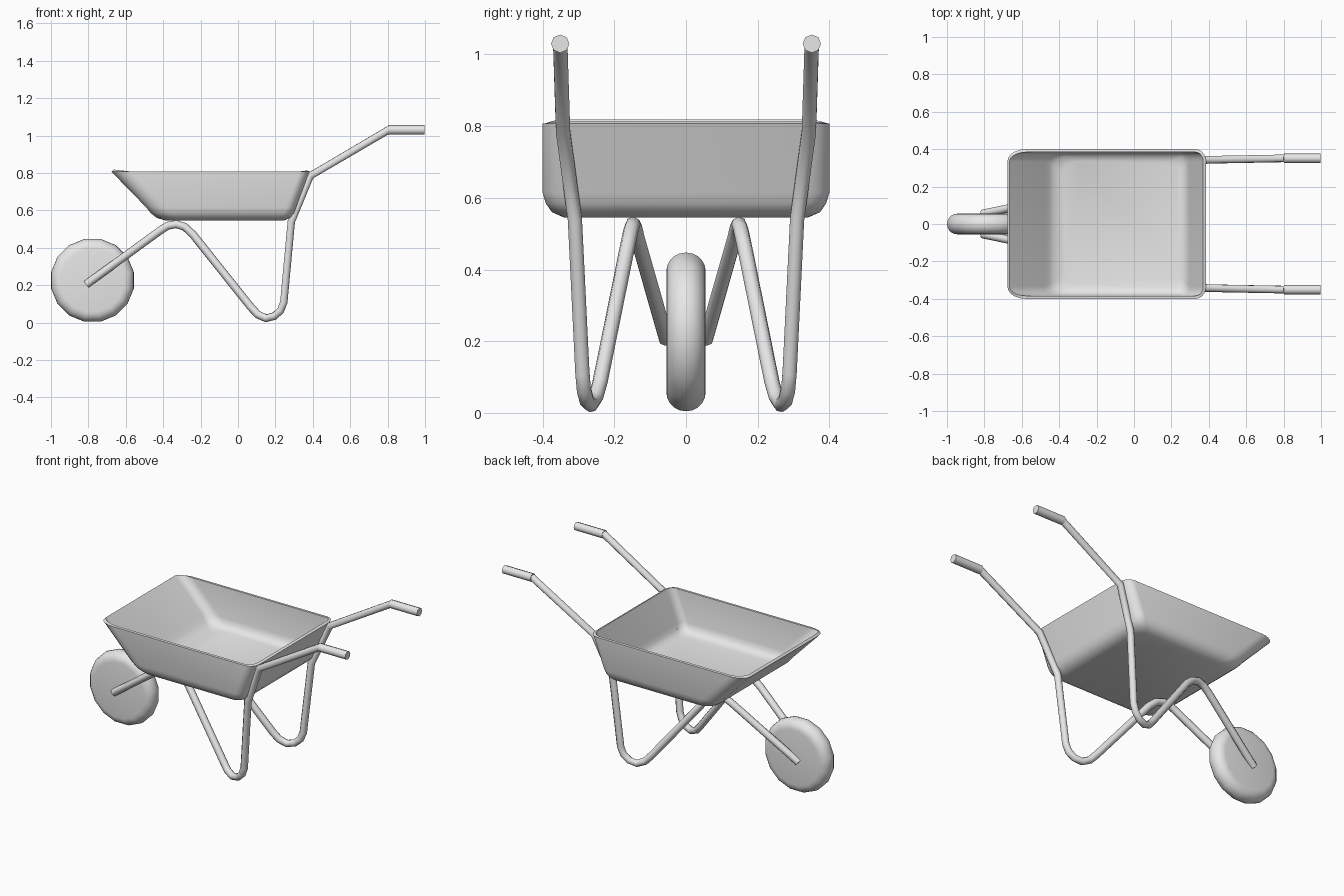
import bpy
import bmesh
from math import sin, cos, pi, radians

cube = bpy.data.objects.get("Cube")
if cube:
    bpy.data.objects.remove(cube, do_unlink=True)

# Single painted-metal colour
GREY = (0.8, 0.8, 0.8, 1.0)
grey = bpy.data.materials.new("plain_grey")
grey.use_nodes = True
grey.diffuse_color = GREY
grey.node_tree.nodes["Principled BSDF"].inputs["Base Color"].default_value = GREY


def activate(obj):
    bpy.ops.object.select_all(action='DESELECT')
    obj.select_set(True)
    bpy.context.view_layer.objects.active = obj


def finish(obj, angle=40):
    """Give the object its colour and smooth shading."""
    obj.data.materials.clear()
    obj.data.materials.append(grey)
    activate(obj)
    bpy.ops.object.shade_smooth_by_angle(angle=radians(angle))


def tube(name, points, radius):
    """Round capped tube along a list of points."""
    curve = bpy.data.curves.new(name, 'CURVE')
    curve.dimensions = '3D'
    curve.bevel_depth = radius
    curve.bevel_resolution = 2
    curve.use_fill_caps = True
    spline = curve.splines.new('POLY')
    spline.points.add(len(points) - 1)
    for target, p in zip(spline.points, points):
        target.co = (*p, 1)
    obj = bpy.data.objects.new(name, curve)
    bpy.context.collection.objects.link(obj)
    activate(obj)
    bpy.ops.object.convert(target='MESH')
    obj = bpy.context.object
    finish(obj, 50)
    return obj


def rounded_ring(x0, x1, y, z, steps=5):
    """Rounded rectangle, wider corners at the wheel end."""
    front, rear, side = 0.10, 0.055, 0.065
    corners = [(x1 - rear, y - side, rear), (x0 + front, y - side, front),
               (x0 + front, side - y, front), (x1 - rear, side - y, rear)]
    ring = []
    for quarter, (cx, cy, rx) in enumerate(corners):
        for i in range(steps + 1):
            a = (quarter + i / steps) * pi / 2
            ring.append((cx + rx * cos(a), cy + side * sin(a), z))
    return ring


# Tray: rings from the rim down to the floor, then given thickness
tray_levels = [(-0.677, 0.385, 0.40, 0.807), (-0.49, 0.311, 0.40, 0.615),
               (-0.465, 0.30, 0.391, 0.584), (-0.435, 0.28, 0.374, 0.56),
               (-0.385, 0.245, 0.34, 0.545)]
bm = bmesh.new()
rings = [[bm.verts.new(p) for p in rounded_ring(*level)] for level in tray_levels]
for upper, lower in zip(rings, rings[1:]):
    n = len(upper)
    for i in range(n):
        j = (i + 1) % n
        bm.faces.new((upper[i], lower[i], lower[j], upper[j]))
bm.faces.new(rings[-1][::-1])
mesh = bpy.data.meshes.new("tray")
bm.to_mesh(mesh)
bm.free()
tray = bpy.data.objects.new("tray", mesh)
bpy.context.collection.objects.link(tray)
wall = tray.modifiers.new("wall", 'SOLIDIFY')
wall.thickness = 0.016
wall.offset = -1
activate(tray)
bpy.ops.object.modifier_apply(modifier="wall")
finish(tray, 50)

# Wheel: flat disc with a rounded tread
SIDES = 16
bpy.ops.mesh.primitive_cylinder_add(vertices=SIDES, radius=0.2255, depth=0.11)
wheel = bpy.context.object
wheel.name = "wheel"
wheel.data.name = "wheel"
wheel.location = (-0.778, 0, 0.226)
wheel.rotation_euler = (pi / 2, pi / SIDES, 0)
tread = wheel.modifiers.new("tread", 'BEVEL')
tread.width = 0.053
tread.segments = 5
tread.limit_method = 'ANGLE'
activate(wheel)
bpy.ops.object.modifier_apply(modifier="tread")
finish(wheel)

# Bent frame tube from wheel fork, over the arch, round the foot, to the grip
frame_path = [
    (-0.81, 0.055, 0.205), (-0.415, 0.137, 0.493), (-0.375, 0.143, 0.518),
    (-0.33, 0.148, 0.526), (-0.285, 0.153, 0.512), (-0.24, 0.162, 0.47),
    (0.067, 0.24, 0.085), (0.105, 0.252, 0.043), (0.15, 0.266, 0.023),
    (0.195, 0.277, 0.035), (0.228, 0.285, 0.065), (0.245, 0.289, 0.11),
    (0.285, 0.31, 0.54), (0.387, 0.343, 0.785), (0.81, 0.351, 1.033)]

for side, sign in (("left", 1), ("right", -1)):
    # the model's front faces -y, so its right-hand tube lies towards the viewer
    label = "back" if sign > 0 else "front"
    tube(f"{label}_frame_tube", [(x, sign * y, z) for x, y, z in frame_path], 0.0215)
    grip = [(0.803, sign * 0.351, 1.03), (0.997, sign * 0.351, 1.03)]
    tube(f"{label}_hand_grip", grip, 0.0255)
